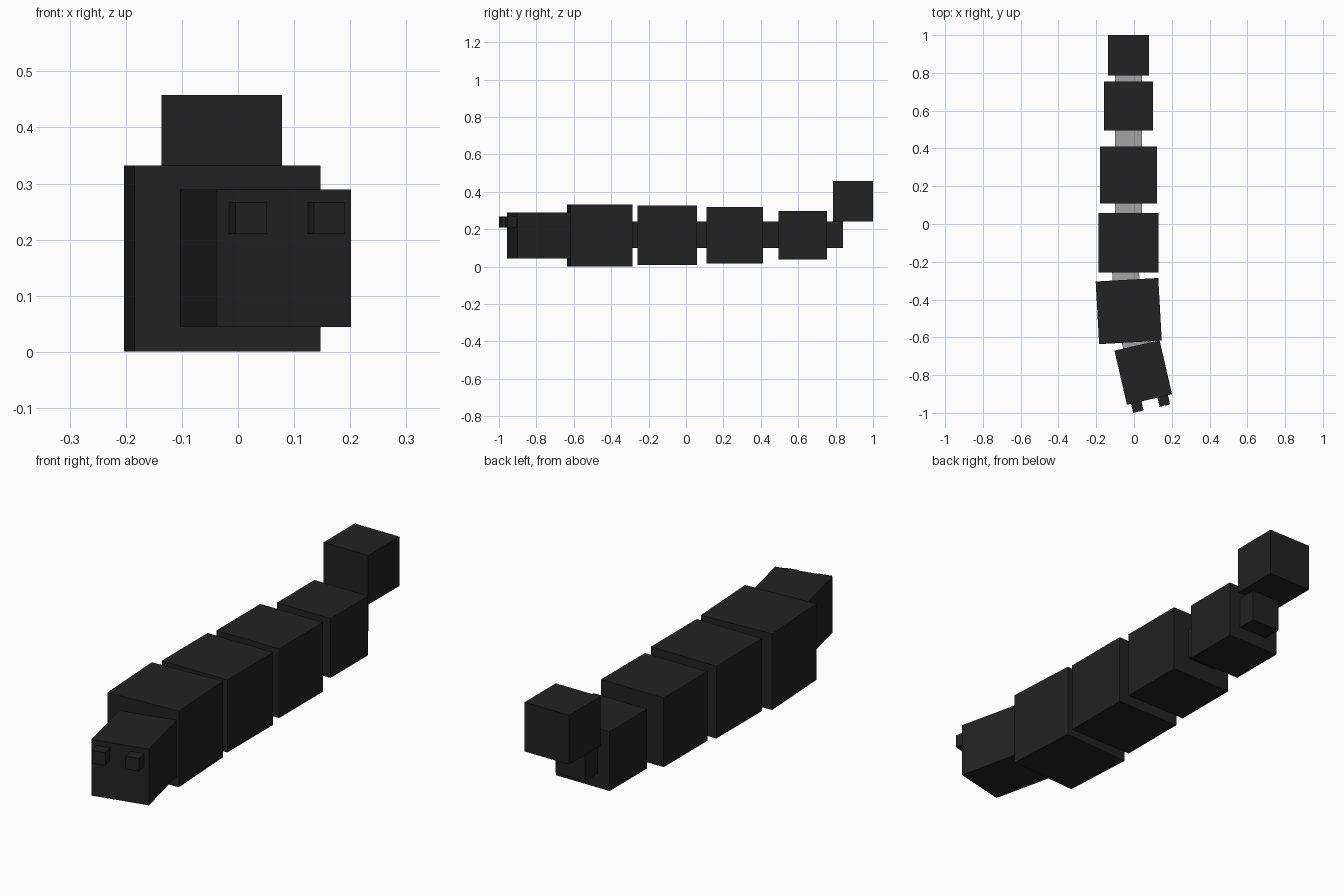
import bpy
from math import radians
from mathutils import Matrix, Vector

default = bpy.data.objects.get("Cube")
if default:
    bpy.data.objects.remove(default, do_unlink=True)


def make_material(name, value):
    mat = bpy.data.materials.new(name)
    mat.use_nodes = True
    colour = (value, value, value, 1)
    mat.diffuse_color = colour
    mat.node_tree.nodes["Principled BSDF"].inputs["Base Color"].default_value = colour
    return mat


charcoal = make_material("charcoal", 0.016)
grey = make_material("light grey", 0.37)


def box(name, centre, size, turn=0, grey_top=False):
    """Flat-sided box turned about z by an angle in degrees."""
    bpy.ops.mesh.primitive_cube_add(size=1)
    obj = bpy.context.object
    obj.name = name
    obj.data.transform(Matrix.Diagonal((*size, 1)))
    obj.location = centre
    obj.rotation_euler.z = radians(turn)
    obj.data.materials.append(charcoal)
    if grey_top:
        obj.data.materials.append(grey)
        for face in obj.data.polygons:
            face.material_index = int(face.normal.z > 0.5)
    return obj


# Body segments, front to back: name, centre, cube width, turn
segments = [
    ("front_segment", (-0.028, -0.461, 0.1665), 0.332, 3.2),
    ("middle_segment", (-0.029, -0.1, 0.168), 0.316, 0),
    ("rear_segment", (-0.029, 0.26, 0.169), 0.302, 0),
    ("tail_segment", (-0.03, 0.625, 0.169), 0.259, 0),
    ("raised_tail_tip", (-0.029, 0.8925, 0.35), 0.215, 0),
]
for name, centre, width, turn in segments:
    box(name, centre, (width, width, width), turn)

# Head
HEAD = Vector((0.049, -0.786, 0.167))
HEAD_TURN = 13
box("head", HEAD, (0.245, 0.294, 0.245), HEAD_TURN)

# Eyes standing out from the face
head_rotation = Matrix.Rotation(radians(HEAD_TURN), 3, "Z")
for side, x in (("right", -0.072), ("left", 0.072)):
    offset = head_rotation @ Vector((x, -0.168, 0.0715))
    box(side + "_eye", HEAD + offset, (0.057, 0.057, 0.057), HEAD_TURN)

# Connecting spine inside the segments
box("spine", (-0.029, 0.32, 0.17), (0.142, 1.04, 0.142), grey_top=True)
box("front_joint", (-0.043, -0.28, 0.17), (0.142, 0.2, 0.142), 3.2, True)
box("neck", (0.009, -0.63, 0.17), (0.142, 0.2, 0.142), HEAD_TURN, True)
